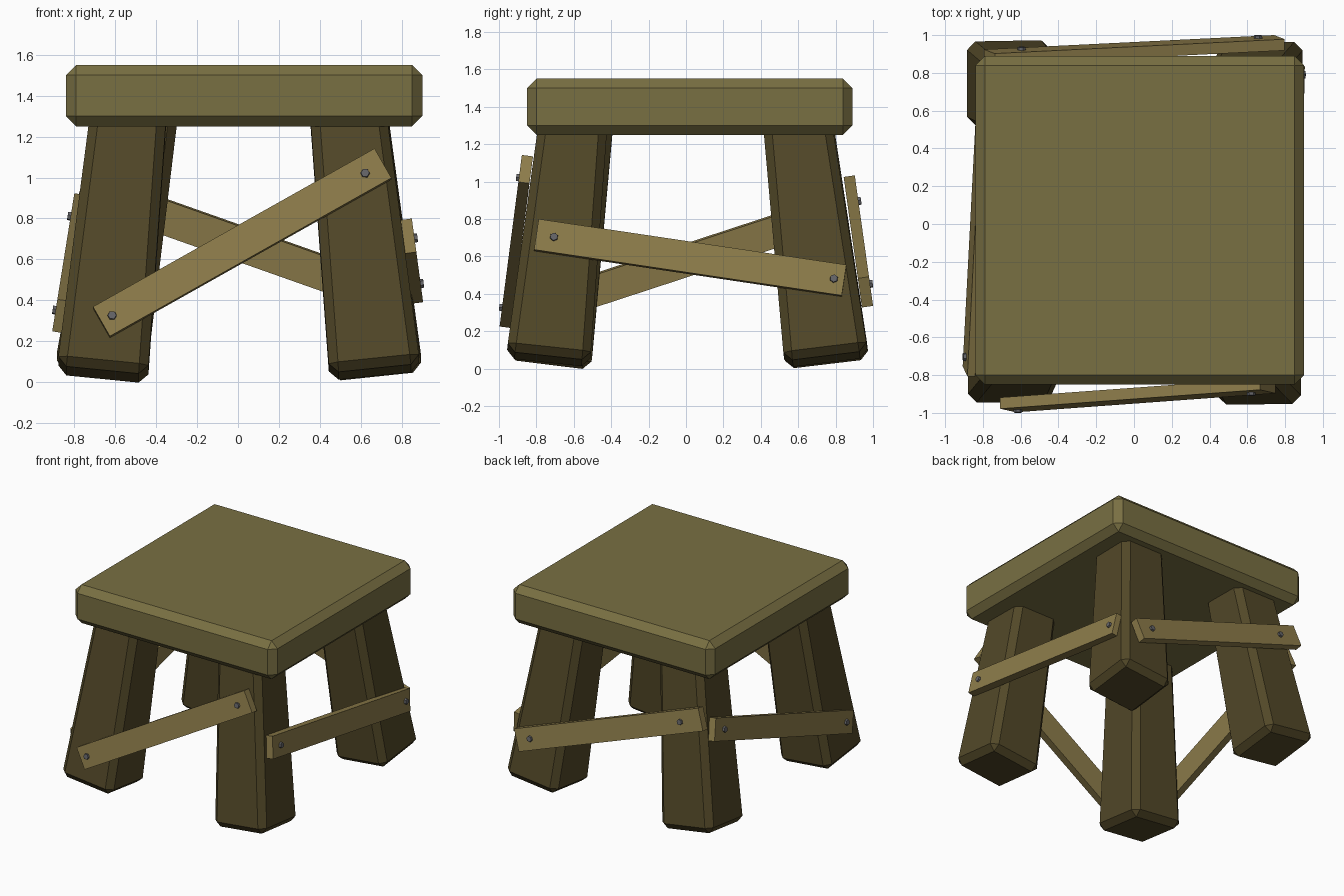
import bpy, bmesh
from mathutils import Vector, Matrix

if "Cube" in bpy.data.objects:
    bpy.data.objects.remove(bpy.data.objects["Cube"])


def material(name, rgb):
    m = bpy.data.materials.new(name)
    m.diffuse_color = (*rgb, 1)
    m.use_nodes = True
    m.node_tree.nodes["Principled BSDF"].inputs["Base Color"].default_value = m.diffuse_color
    return m


SEAT = material("seat_wood", (0.19, 0.16, 0.055))
LEG = material("dark_wood", (0.085, 0.065, 0.021))
PLANK = material("light_wood", (0.27, 0.205, 0.07))
METAL = material("bolt_metal", (0.13, 0.13, 0.14))


def frame(x, y, z, origin):
    m = Matrix((x, y, z)).transposed().to_4x4()
    m.translation = origin
    return m


def finish(bm, name, mat, matrix=Matrix(), bevel=0):
    if bevel:
        bmesh.ops.bevel(bm, geom=bm.edges[:], offset=bevel, segments=1,
                        affect='EDGES', profile=0.5)
    bm.transform(matrix)
    bmesh.ops.recalc_face_normals(bm, faces=bm.faces[:])
    me = bpy.data.meshes.new(name)
    bm.to_mesh(me)
    bm.free()
    me.materials.append(mat)
    ob = bpy.data.objects.new(name, me)
    bpy.context.collection.objects.link(ob)
    return ob


def box(size):
    bm = bmesh.new()
    bmesh.ops.create_cube(bm, size=1)
    bmesh.ops.scale(bm, vec=size, verts=bm.verts[:])
    return bm


# Seat slab
finish(box((1.74, 1.74, 0.30)), "seat", SEAT,
       Matrix.Translation((0.03, 0.02, 1.40)), 0.05)


# Splayed, tapered legs: (x, y) at the foot and where they meet the seat
def leg(name, foot, top, z0):
    a = Vector((*foot, z0))
    b = a + (Vector((*top, 1.25)) - a) * 1.07
    z = (b - a).normalized()
    x = Vector((1, 0, 0))
    x = (x - z * x.dot(z)).normalized()
    bm = box((0.445, 0.45, (b - a).length))
    for v in bm.verts:
        if v.co.z > 0:
            v.co.x *= 0.83
            v.co.y *= 0.81
    finish(bm, name, LEG, frame(x, z.cross(x), z, (a + b) / 2), 0.045)


leg("front_left_leg", (-0.662, -0.73), (-0.54, -0.58), 0.038)
leg("front_right_leg", (0.668, -0.737), (0.543, -0.61), 0.05)
leg("back_left_leg", (-0.672, 0.753), (-0.49, 0.61), 0.05)
leg("back_right_leg", (0.678, 0.75), (0.55, 0.603), 0.05)


# Plank braces lying on the sloped outer faces of the legs, with hex bolts
def brace(name, side, ends, out, slope, insets):
    """ends: (along, z) pairs; out: outer face distance at z = 0."""
    side = Vector(side)
    along = Vector((abs(side.y), abs(side.x), 0))
    a, b = (along * u + side * (out - slope * z) + Vector((0, 0, z))
            for u, z in ends)
    x = (b - a).normalized()
    n = side + Vector((0, 0, slope))
    n = (n - x * n.dot(x)).normalized()
    w = n.cross(x)
    finish(box(((b - a).length, 0.167, 0.06)), name, PLANK,
           frame(x, w, n, (a + b) / 2 - n * 0.03))
    for i, p in enumerate((a + x * insets[0], b - x * insets[1])):
        bm = bmesh.new()
        bmesh.ops.create_cone(bm, cap_ends=True, segments=6, radius1=0.025,
                              radius2=0.021, depth=0.03)
        finish(bm, f"{name}_bolt_{i + 1}", METAL, frame(x, w, n, p))


brace("front_brace", (0, -1, 0), ((-0.667, 0.297), (0.708, 1.07)),
      1.026, 0.13, (0.06, 0.10))
brace("right_brace", (1, 0, 0), ((-0.80, 0.718), (0.845, 0.473)),
      0.957, 0.135, (0.095, 0.055))
brace("back_brace", (0, 1, 0), ((-0.765, 0.955), (0.77, 0.413)),
      1.047, 0.14, (0.18, 0.12))
brace("left_brace", (-1, 0, 0), ((-0.78, 0.327), (0.80, 0.845)),
      0.947, 0.16, (0.08, 0.11))
